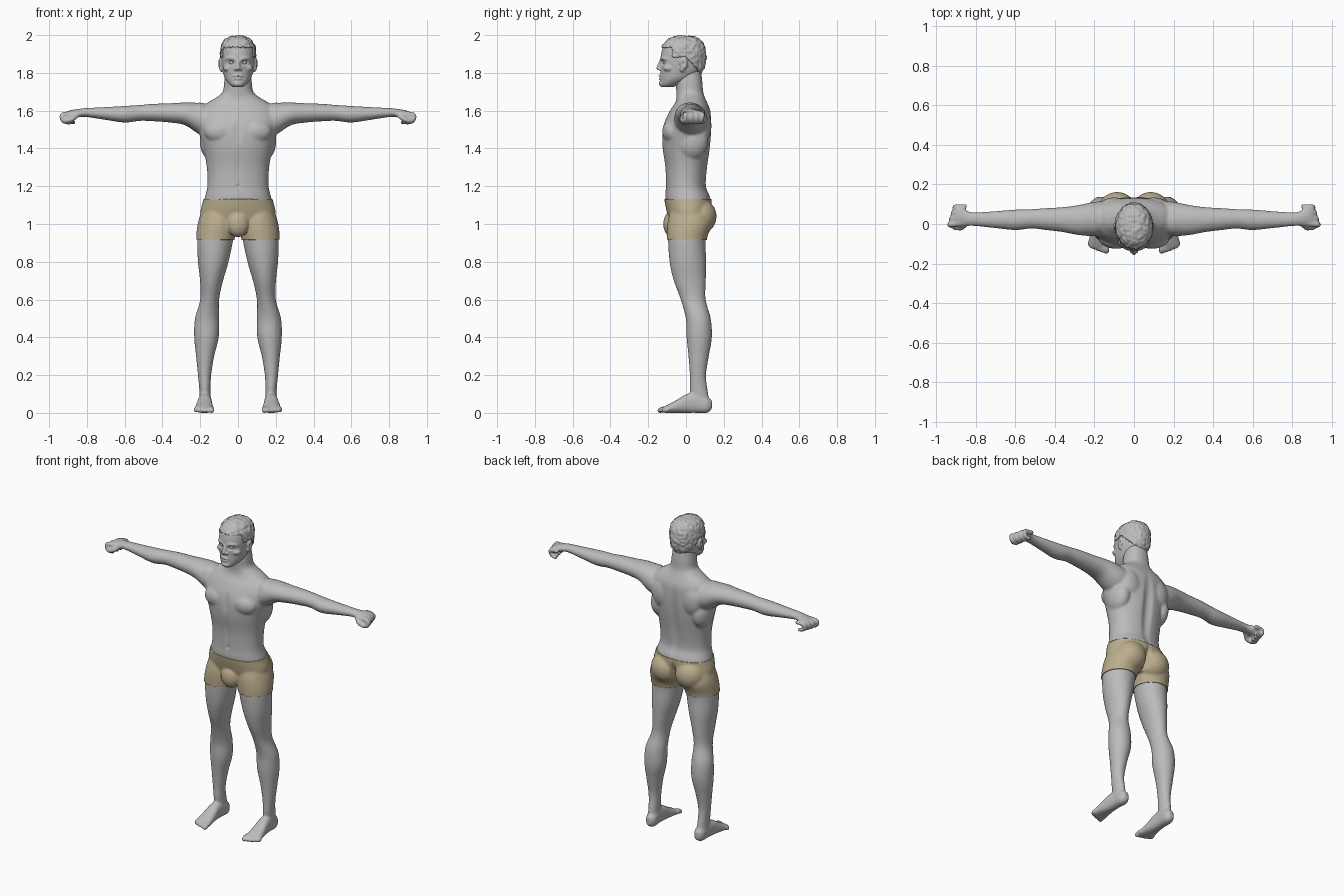
import bpy, bmesh, math
from mathutils import Matrix, Vector, noise

cube = bpy.data.objects.get("Cube")
if cube:
    bpy.data.objects.remove(cube, do_unlink=True)


def material(name, colour):
    mat = bpy.data.materials.new(name)
    mat.use_nodes = True
    mat.diffuse_color = colour
    mat.node_tree.nodes["Principled BSDF"].inputs["Base Color"].default_value = colour
    return mat


skin = material("grey skin", (0.5, 0.5, 0.5, 1))
cloth = material("tan cloth", (0.5, 0.42, 0.27, 1))


def resample(points, steps=5):
    """Catmull-Rom curve through tuples of any length."""
    pts = [points[0], *points, points[-1]]
    out = []
    for a, b, c, d in zip(pts, pts[1:], pts[2:], pts[3:]):
        for s in range(steps):
            t = s / steps
            out.append([q + t / 2 * (r - p + t * (2 * p - 5 * q + 4 * r - w + t * (3 * (q - r) + w - p)))
                        for p, q, r, w in zip(a, b, c, d)])
    return out + [list(points[-1])]


def loft(bm, axis, rings, power=2.0, sides=40):
    """Skin of elliptical rings: (position on axis, centre, centre, radius, radius)."""
    loops = []
    for t, a, b, ra, rb in resample(rings):
        loop = []
        for i in range(sides):
            ang = math.tau * i / sides
            c, s = math.cos(ang), math.sin(ang)
            u = a + ra * math.copysign(abs(c) ** (2 / power), c)
            v = b + rb * math.copysign(abs(s) ** (2 / power), s)
            loop.append(bm.verts.new({"x": (t, u, v), "y": (u, t, v), "z": (u, v, t)}[axis]))
        loops.append(loop)
    for low, high in zip(loops, loops[1:]):
        for i in range(sides):
            j = (i + 1) % sides
            bm.faces.new((low[i], low[j], high[j], high[i]))
    bm.faces.new(loops[0])
    bm.faces.new(loops[-1])


def blob(bm, centre, radii):
    bmesh.ops.create_icosphere(bm, subdivisions=3, radius=1,
                               matrix=Matrix.Translation(centre) @ Matrix.Diagonal((*radii, 1)))


def chain(bm, points):
    """Rounded tube through (x, y, z, radius) points."""
    for x, y, z, r in resample(points, 6):
        blob(bm, (x, y, z), (r, r, r))


def mirror(bm):
    copy = bmesh.ops.duplicate(bm, geom=bm.verts[:] + bm.edges[:] + bm.faces[:])
    verts = [g for g in copy["geom"] if isinstance(g, bmesh.types.BMVert)]
    bmesh.ops.scale(bm, vec=(-1, 1, 1), verts=verts)


def add_object(name, mesh, mat):
    mesh.materials.clear()
    mesh.materials.append(mat)
    mesh.shade_smooth()
    obj = bpy.data.objects.new(name, mesh)
    bpy.context.collection.objects.link(obj)
    return obj


def fuse(bm, name, voxel, rounds):
    """Merge overlapping forms into one smooth surface."""
    bmesh.ops.recalc_face_normals(bm, faces=bm.faces)
    rough = bpy.data.meshes.new(name + " rough")
    bm.to_mesh(rough)
    bm.free()
    temp = bpy.data.objects.new(name + " rough", rough)
    bpy.context.collection.objects.link(temp)
    remesh = temp.modifiers.new("merge", "REMESH")
    remesh.mode = "VOXEL"
    remesh.voxel_size = voxel
    relax = temp.modifiers.new("relax", "SMOOTH")
    relax.factor = 0.5
    relax.iterations = rounds
    mesh = bpy.data.meshes.new_from_object(temp.evaluated_get(bpy.context.evaluated_depsgraph_get()))
    bpy.data.objects.remove(temp, do_unlink=True)
    mesh.name = name
    return add_object(name, mesh, skin)


def press(obj, centre, radii, push):
    """Push the surface softly inside an ellipsoid, on both sides."""
    for v in obj.data.vertices:
        d = sum(((p - c) / r) ** 2 for p, c, r in zip((abs(v.co.x), v.co.y, v.co.z), centre, radii))
        if d < 1:
            side = math.copysign(1, v.co.x)
            v.co += Vector((push[0] * side, push[1], push[2])) * (1 - d) ** 2


# Leg, foot and toes
bm = bmesh.new()
loft(bm, "z", [(1.06, .1, .02, .09, .1), (1, .108, .02, .1, .113), (.92, .12, .005, .096, .1),
               (.8, .131, .01, .081, .097), (.7, .14, .02, .061, .085), (.6, .15, .038, .05, .066),
               (.5, .164, .065, .064, .066), (.4, .167, .07, .065, .067), (.3, .174, .067, .048, .054),
               (.2, .177, .063, .035, .043), (.12, .175, .068, .03, .047), (.03, .173, .085, .03, .045)])
loft(bm, "y", [(.137, .172, .043, .016, .025), (.11, .172, .043, .033, .043), (.05, .174, .053, .034, .053),
               (0, .176, .049, .038, .049), (-.05, .178, .034, .045, .034), (-.1, .179, .021, .05, .021),
               (-.122, .18, .015, .046, .014)], 2.4)
for i in range(5):
    x, r = .139 + .021 * i, (.015 if i == 0 else .0115)
    tip = -.145 + .002 * i * i
    chain(bm, [(x, -.1, .02, r), (x, tip + .022, .02, r), (x, tip + .008, .013, r)])

# Arm, palm, curled fingers and thumb
loft(bm, "x", [(.1, .03, 1.53, .09, .08), (.2, .025, 1.556, .087, .083), (.28, .02, 1.583, .076, .06),
               (.36, .022, 1.588, .063, .051), (.45, .025, 1.59, .055, .046), (.52, .026, 1.588, .049, .042),
               (.6, .021, 1.581, .052, .044), (.7, .022, 1.585, .043, .034), (.8, .024, 1.59, .035, .024),
               (.84, .028, 1.588, .038, .022), (.88, .042, 1.582, .055, .022), (.905, .042, 1.58, .05, .017)])
for i in range(4):
    x, y, r = .9 - .008 * i, .001 + .03 * i, .0145 - .0007 * i
    chain(bm, [(x - .02, y, 1.583, r), (x + .028, y - .004, 1.577, r), (x + .024, y - .006, 1.548, r),
               (x - .006, y - .003, 1.538, r - .001)])
chain(bm, [(.85, .005, 1.58, .016), (.875, -.02, 1.558, .014), (.91, -.018, 1.545, .012)])

# Paired muscle masses: glute, chest, shoulder, shoulder blade, flank
blob(bm, (.085, .075, 1.04), (.09, .082, .088))
blob(bm, (.09, -.07, 1.49), (.09, .056, .065))
blob(bm, (.205, .02, 1.583), (.075, .075, .06))
blob(bm, (.1, .088, 1.52), (.075, .047, .095))
blob(bm, (.145, .03, 1.44), (.058, .088, .1))
mirror(bm)

# Torso and neck
loft(bm, "z", [(.98, 0, 0, .1, .07), (1.04, 0, .015, .19, .105), (1.13, 0, .011, .178, .12),
               (1.2, 0, 0, .162, .107), (1.3, 0, .002, .165, .112), (1.4, 0, .002, .183, .126),
               (1.48, 0, .004, .205, .13), (1.54, 0, .01, .215, .124), (1.6, 0, .022, .205, .107),
               (1.64, 0, .028, .165, .086), (1.67, 0, .025, .115, .075), (1.7, 0, .02, .081, .071),
               (1.76, 0, .016, .072, .07), (1.84, 0, .015, .06, .06)], 2.2)
blob(bm, (0, -.075, 1.0), (.055, .04, .065))
body = fuse(bm, "body", .0075, 5)

# Spine, seat cleft, breastbone, belly line, navel
press(body, (0, .13, 1.36), (.045, .08, .3), (0, -.014, 0))
press(body, (0, .13, 1.03), (.03, .09, .1), (0, -.03, 0))
press(body, (0, -.12, 1.49), (.03, .06, .09), (0, .007, 0))
press(body, (0, -.11, 1.3), (.025, .05, .16), (0, .004, 0))
press(body, (0, -.11, 1.2), (.012, .04, .014), (0, .008, 0))

# Head with nose, brow, cheeks, lips, chin and ears
bm = bmesh.new()
blob(bm, (.093, -.012, 1.85), (.012, .021, .032))
blob(bm, (.088, -.02, 1.822), (.011, .013, .018))
chain(bm, [(.014, -.128, 1.874, .009), (.04, -.122, 1.879, .009), (.062, -.1, 1.873, .009)])
blob(bm, (.05, -.09, 1.825), (.03, .03, .02))
blob(bm, (.013, -.138, 1.82), (.01, .011, .008))
mirror(bm)
loft(bm, "z", [(1.724, 0, -.1, .025, .03), (1.74, 0, -.082, .047, .055), (1.77, 0, -.05, .069, .086),
               (1.81, 0, -.026, .081, .109), (1.86, 0, -.018, .088, .118), (1.9, 0, -.015, .09, .117),
               (1.94, 0, -.013, .085, .108), (1.97, 0, -.011, .068, .089), (1.986, 0, -.01, .043, .06),
               (1.992, 0, -.01, .015, .02)], 2.1)
chain(bm, [(0, -.126, 1.872, .01), (0, -.138, 1.848, .01), (0, -.146, 1.826, .012)])
blob(bm, (0, -.134, 1.784), (.026, .012, .007))
blob(bm, (0, -.133, 1.769), (.022, .012, .007))
blob(bm, (0, -.122, 1.743), (.03, .023, .018))
head = fuse(bm, "head", .005, 3)

# Eye sockets, ear hollows, mouth line
press(head, (.034, -.125, 1.854), (.026, .05, .018), (0, .016, 0))
press(head, (.105, -.016, 1.848), (.02, .013, .02), (-.01, 0, 0))
press(head, (0, -.14, 1.7765), (.028, .03, .007), (0, .006, 0))

# Eyes
bm = bmesh.new()
blob(bm, (.033, -.108, 1.854), (.0145, .0145, .011))
mirror(bm)
bmesh.ops.recalc_face_normals(bm, faces=bm.faces)
eyes = bpy.data.meshes.new("eyes")
bm.to_mesh(eyes)
bm.free()
add_object("eyes", eyes, skin)


def shell(name, source, mat, thickness, trim):
    """Garment-like layer cut from a copy of another surface."""
    bm = bmesh.new()
    bm.from_mesh(source.data)
    trim(bm)
    mesh = bpy.data.meshes.new(name)
    bm.to_mesh(mesh)
    bm.free()
    obj = add_object(name, mesh, mat)
    solid = obj.modifiers.new("thickness", "SOLIDIFY")
    solid.thickness = thickness
    solid.offset = 0


def trim_shorts(bm):
    for height, up in ((1.132, 1), (.917, -1)):
        bmesh.ops.bisect_plane(bm, geom=bm.verts[:] + bm.edges[:] + bm.faces[:],
                               plane_co=(0, 0, height), plane_no=(0, 0, up), clear_outer=True)


def trim_hair(bm):
    def bald(face):
        p = face.calc_center_median()
        hairline = 1.935 if p.y < -.07 else max(1.79, 1.885 - 1.1 * max(0, p.y))
        return p.z < hairline + .006 * noise.noise(p * 60)
    bmesh.ops.delete(bm, geom=[f for f in bm.faces if bald(f)], context="FACES")
    bm.normal_update()
    for v in bm.verts:
        v.co += v.normal * (.001 + .006 * noise.noise(v.co * 55))


# Shorts and cropped hair
shell("shorts", body, cloth, .011, trim_shorts)
shell("hair", head, skin, .008, trim_hair)
